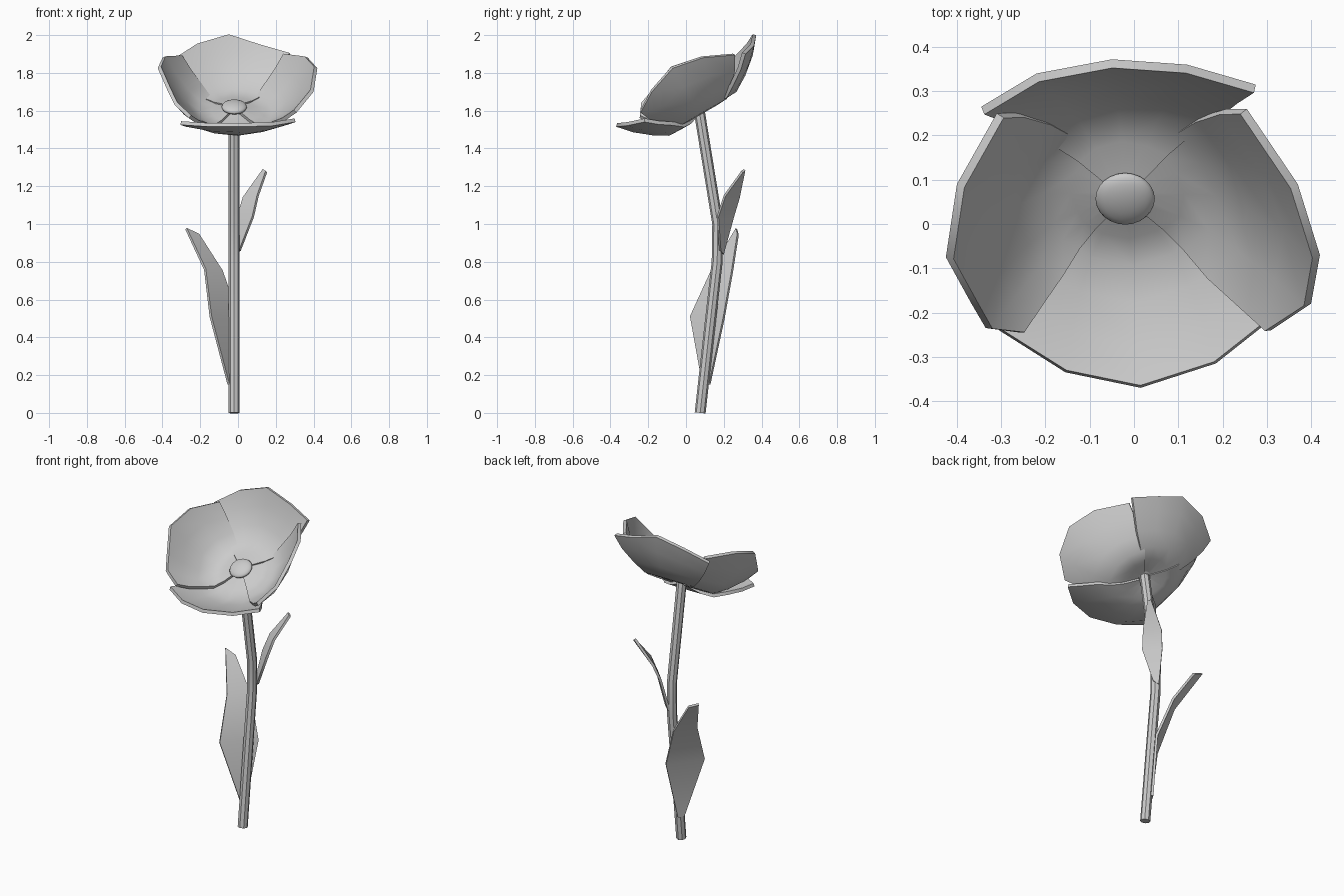
import bpy, bmesh, math
from mathutils import Vector

if "Cube" in bpy.data.objects:
    bpy.data.objects.remove(bpy.data.objects["Cube"])

# Tilted frame of the flower head
C = Vector((-0.02, 0.07, 1.595))
N = Vector((0, -0.5, 0.866))
X = Vector((1, 0, 0))
U = Vector((0, 0.866, 0.5))


def make_sheet(name, rows, facing, thickness, offset):
    """Quad grid from rows of points, thickened and smooth shaded."""
    bm = bmesh.new()
    grid = [[bm.verts.new(p) for p in row] for row in rows]
    for a, b in zip(grid, grid[1:]):
        for i in range(len(a) - 1):
            bm.faces.new((a[i], a[i + 1], b[i + 1], b[i]))
    bm.normal_update()
    if sum(f.normal.dot(facing) for f in bm.faces) < 0:
        bmesh.ops.reverse_faces(bm, faces=bm.faces[:])
    me = bpy.data.meshes.new(name)
    bm.to_mesh(me)
    bm.free()
    ob = bpy.data.objects.new(name, me)
    bpy.context.collection.objects.link(ob)
    mod = ob.modifiers.new("thickness", 'SOLIDIFY')
    mod.thickness = thickness
    mod.offset = offset
    finish(ob)
    return ob


def finish(ob, angle=45):
    bpy.ops.object.select_all(action='DESELECT')
    ob.select_set(True)
    bpy.context.view_layer.objects.active = ob
    for m in list(ob.modifiers):
        bpy.ops.object.modifier_apply(modifier=m.name)
    bpy.ops.object.shade_smooth_by_angle(angle=math.radians(angle))


def make_petal(name, rim, front_spread, back_spread, drop):
    """Cup-shaped petal from its rim: flat near the centre, rising outwards."""
    polar = []
    mid = Vector(rim[len(rim) // 2]) - C
    mid_angle = math.atan2(mid.dot(U), mid.dot(X))
    for p in rim:
        d = Vector(p) - C
        da = math.atan2(d.dot(U), d.dot(X)) - mid_angle
        da = (da + math.pi) % (2 * math.pi) - math.pi
        to_back = da * math.cos(mid_angle) > 0
        spread = back_spread if to_back else front_spread
        polar.append((da, math.hypot(d.dot(U), d.dot(X)), d.dot(N), spread))
    profile = [(0.08, 0, 0, 1), (0.3, -0.018, 0, 1), (0.48, -0.018, 0.02, 1),
               (0.66, 0, 0.19, 0.8), (0.85, 0, 0.57, 0.35), (1, 0, 1, 0)]
    rows = []
    for s, h0, hk, w in profile:
        row = []
        for da, r, h, spread in polar:
            a = mid_angle + da * (1 + (spread - 1) * w)
            row.append(C + (X * math.cos(a) + U * math.sin(a)) * r * s
                       + N * (h0 + hk * h - drop * w))
        rows.append(row)
    make_sheet(name, rows, N, 0.02, 1)


# Petals: the back one overlaps the side ones, the front one sits below them
make_petal("back_petal", [(-0.345, 0.265, 1.87), (-0.22, 0.34, 1.95), (-0.05, 0.372, 2.0),
                          (0.12, 0.36, 1.945), (0.275, 0.315, 1.90)], 1.1, 1.1, -0.006)
make_petal("front_petal", [(-0.305, -0.24, 1.525), (-0.155, -0.335, 1.515), (0.015, -0.37, 1.515),
                           (0.185, -0.315, 1.52), (0.305, -0.22, 1.54)], 1.2, 1.2, 0.016)
make_petal("left_petal", [(-0.31, 0.25, 1.885), (-0.40, 0.09, 1.88), (-0.425, -0.075, 1.825),
                          (-0.37, -0.175, 1.70), (-0.335, -0.235, 1.63), (-0.26, -0.245, 1.56)], 1.15, 1.06, 0)
make_petal("right_petal", [(0.255, 0.26, 1.895), (0.37, 0.09, 1.88), (0.42, -0.07, 1.825),
                           (0.40, -0.18, 1.70), (0.31, -0.24, 1.59)], 1.22, 1.08, 0)

# Flower centre
bpy.ops.mesh.primitive_uv_sphere_add(segments=24, ring_count=8, radius=1,
                                     location=(-0.02, 0.057, 1.62),
                                     rotation=(math.radians(30), 0, 0))
disc = bpy.context.object
disc.name = "flower_centre"
disc.scale = (0.067, 0.067, 0.025)
finish(disc)

# Stem
curve = bpy.data.curves.new("stem", 'CURVE')
curve.dimensions = '3D'
curve.bevel_depth = 0.029
curve.bevel_resolution = 2
curve.use_fill_caps = True
path = [(0.075, 0), (0.125, 0.45), (0.165, 0.8), (0.168, 1.0), (0.07, 1.6)]
sp = curve.splines.new('POLY')
sp.points.add(len(path) - 1)
for pt, (y, z) in zip(sp.points, path):
    pt.co = (-0.02, y, z, 1)
stem = bpy.data.objects.new("stem", curve)
bpy.context.collection.objects.link(stem)
bpy.ops.object.select_all(action='DESELECT')
stem.select_set(True)
bpy.context.view_layer.objects.active = stem
bpy.ops.object.convert(target='MESH')
finish(bpy.context.object, 30)

# Leaves, as left and right edge points
make_sheet("lower_leaf", [
    [(-0.05, 0.09, 0.15), (-0.03, 0.125, 0.15)],
    [(-0.145, 0.025, 0.51), (0.0, 0.20, 0.50)],
    [(-0.175, 0.14, 0.76), (-0.085, 0.245, 0.75)],
    [(-0.275, 0.268, 0.975), (-0.21, 0.275, 0.945)]], Vector((1, -1, 0)), 0.014, 0)
make_sheet("upper_leaf", [
    [(-0.02, 0.195, 0.84), (0.01, 0.18, 0.86)],
    [(0.0, 0.25, 1.04), (0.08, 0.168, 1.04)],
    [(0.03, 0.28, 1.14), (0.105, 0.205, 1.15)],
    [(0.135, 0.31, 1.287), (0.15, 0.297, 1.277)]], Vector((1, 1, 0)), 0.014, 0)
